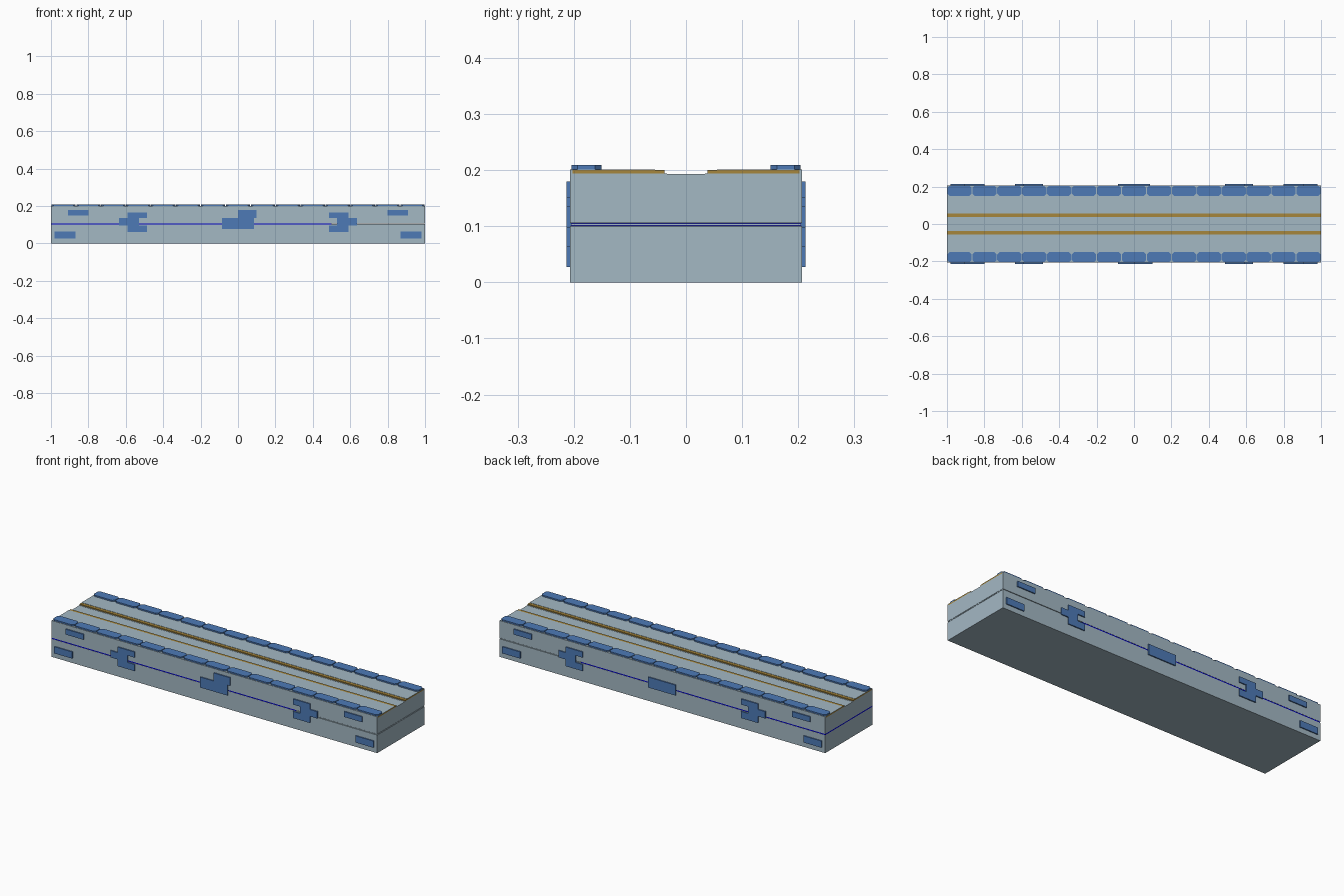
import bpy, bmesh

if "Cube" in bpy.data.objects:
    bpy.data.objects.remove(bpy.data.objects["Cube"])


def material(name, rgb):
    m = bpy.data.materials.new(name)
    m.diffuse_color = (*rgb, 1)
    m.use_nodes = True
    m.node_tree.nodes["Principled BSDF"].inputs["Base Color"].default_value = m.diffuse_color
    return m


GREY = material("pale_grey_blue", (0.37, 0.48, 0.55))
BLUE = material("brick_blue", (0.075, 0.195, 0.47))
GOLD = material("gold", (0.38, 0.24, 0.045))
DEEP = material("deep_blue", (0.0, 0.0, 0.58))


def finish(name, bm, mat):
    bmesh.ops.recalc_face_normals(bm, faces=bm.faces)
    me = bpy.data.meshes.new(name)
    bm.to_mesh(me)
    bm.free()
    me.materials.append(mat)
    ob = bpy.data.objects.new(name, me)
    bpy.context.collection.objects.link(ob)
    return ob


def prism(name, pts, axis, a, b, mat):
    """Extrude a closed outline along x (yz outline) or z (xy outline)."""
    bm = bmesh.new()
    place = (lambda p: (a, p[0], p[1])) if axis == "x" else (lambda p: (p[0], p[1], a))
    f = bm.faces.new([bm.verts.new(place(p)) for p in pts])
    r = bmesh.ops.extrude_face_region(bm, geom=[f])
    step = (b - a, 0, 0) if axis == "x" else (0, 0, b - a)
    bmesh.ops.translate(bm, vec=step, verts=[v for v in r["geom"] if isinstance(v, bmesh.types.BMVert)])
    return finish(name, bm, mat)


def box(name, x0, x1, y0, y1, z0, z1, mat):
    return prism(name, [(x0, y0), (x1, y0), (x1, y1), (x0, y1)], "z", z0, z1, mat)


# two stacked slabs, the upper one with a shallow channel and side rims
box("lower_slab", -1, 1, -0.207, 0.207, 0, 0.1, GREY)
half = [(0.207, 0.106), (0.207, 0.2015), (0.202, 0.2015), (0.202, 0.194), (0.034, 0.194), (0.034, 0.193)]
prism("upper_slab", half + [(-y, z) for y, z in reversed(half)], "x", -1, 1, GREY)

# seam between the slabs
box("seam_plate", -1, 0.5, -0.206, 0.206, 0.1, 0.106, DEEP)
box("seam_core", 0.5, 1, -0.205, 0.205, 0.1015, 0.1045, GREY)

# side bricks: x0, x1, z0, z1
BRICKS = [(-0.91, -0.80, 0.15, 0.18), (-0.98, -0.87, 0.027, 0.064),
          (-0.59, -0.487, 0.135, 0.166), (-0.635, -0.53, 0.097, 0.135),
          (-0.59, -0.487, 0.06, 0.097)]
BRICKS += [(-b, -a, c, d) for a, b, c, d in BRICKS]
BRICKS.append((-0.085, 0.085, 0.077, 0.135))

for s, side in ((-1, "front"), (1, "back")):
    # gold layer with its grey cover
    ys = sorted((s * 0.038, s * 0.202))
    box(f"{side}_gold_layer", -1, 1, *ys, 0.194, 0.2, GOLD)
    ys = sorted((s * 0.055, s * 0.202))
    box(f"{side}_top_cover", -1, 1, *ys, 0.2, 0.2015, GREY)

    # row of corner-cut edge tiles
    n, c = 15, 0.011
    w = 2 / n
    for i in range(n):
        x0, x1 = -1 + i * w + 0.002, -1 + (i + 1) * w - 0.002
        y0, y1 = 0.151, 0.204
        pts = [(x0 + c, y0), (x1 - c, y0), (x1, y0 + c), (x1, y1 - c),
               (x1 - c, y1), (x0 + c, y1), (x0, y1 - c), (x0, y0 + c)]
        prism(f"{side}_edge_tile_{i}", [(x, s * y) for x, y in pts], "z", 0.2015, 0.209, BLUE)

    # raised bricks on the long sides
    bricks = BRICKS + ([(0, 0.1, 0.135, 0.18)] if s < 0 else [])
    for i, (x0, x1, z0, z1) in enumerate(bricks):
        ys = sorted((s * 0.205, s * 0.213))
        box(f"{side}_brick_{i}", x0, x1, *ys, z0, z1, BLUE)
